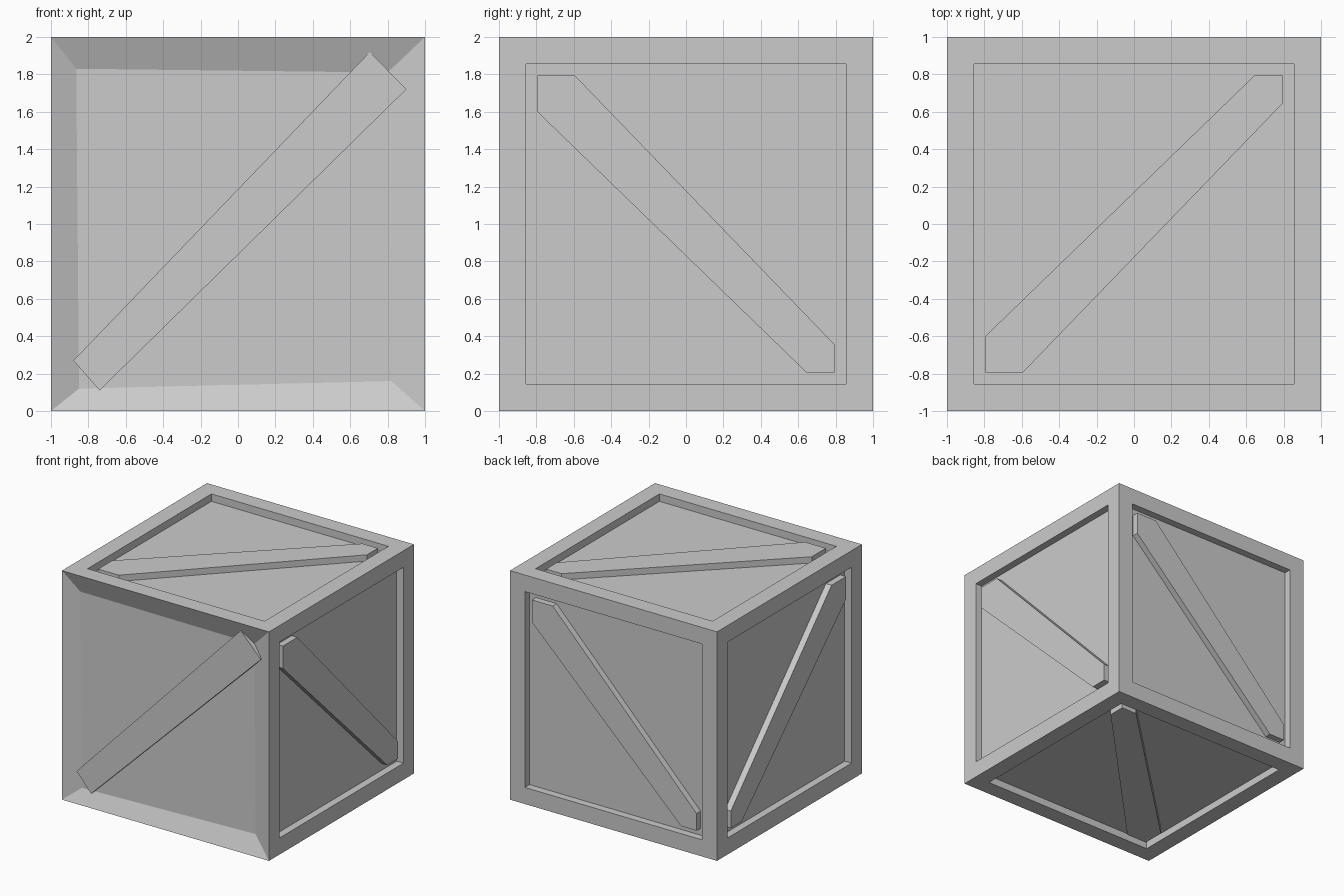
import bpy, bmesh
from mathutils import Vector

if "Cube" in bpy.data.objects:
    bpy.data.objects.remove(bpy.data.objects["Cube"])

DEPTH = 0.065   # panel recess
IN = 0.795      # half size of panel opening


def add_object(name, bm):
    bmesh.ops.recalc_face_normals(bm, faces=bm.faces[:])
    mesh = bpy.data.meshes.new(name)
    bm.to_mesh(mesh)
    bm.free()
    obj = bpy.data.objects.new(name, mesh)
    bpy.context.collection.objects.link(obj)
    return obj


def prism(name, points, place, outer, inner):
    """Extrude a flat outline; place(u, v, d) maps it onto a crate side."""
    bm = bmesh.new()
    face = bm.faces.new([bm.verts.new(place(u, v, outer)) for u, v in points])
    shift = Vector(place(0, 0, inner)) - Vector(place(0, 0, outer))
    ext = bmesh.ops.extrude_face_region(bm, geom=[face], use_keep_orig=True)
    moved = [g for g in ext["geom"] if isinstance(g, bmesh.types.BMVert)]
    bmesh.ops.translate(bm, verts=moved, vec=shift)
    return add_object(name, bm)


# Crate body: frames with square recessed panels, sloped frame on the front
bm = bmesh.new()
bmesh.ops.create_cube(bm, size=2)
bmesh.ops.translate(bm, verts=bm.verts[:], vec=(0, 0, 1))
bm.normal_update()
sides = [(f, f.normal.copy()) for f in bm.faces]
bmesh.ops.inset_individual(bm, faces=[f for f, n in sides], thickness=1 - IN)
front_corners = {(-1, 1): (-0.865, -0.94, 1.83), (1, 1): (0.80, -0.92, 1.81),
                 (1, -1): (0.82, -0.93, 0.16), (-1, -1): (-0.85, -0.94, 0.12)}
for face, normal in sides:
    if normal.y < -0.5:
        for v in face.verts:
            v.co = front_corners[(1 if v.co.x > 0 else -1, 1 if v.co.z > 1 else -1)]
    else:
        new = bmesh.ops.extrude_discrete_faces(bm, faces=[face])["faces"][0]
        bmesh.ops.translate(bm, verts=new.verts[:], vec=-normal * DEPTH)
add_object("crate_body", bm)

# Diagonal braces: wide end at (-u, -v), narrow end at (+u, +v)
brace = [(-IN, -IN), (-0.595, -IN), (IN, 0.645), (IN, IN), (0.645, IN), (-IN, -0.6)]
placements = {
    "top_brace": lambda u, v, d: (u, v, 1 + d),
    "bottom_brace": lambda u, v, d: (u, v, 1 - d),
    "right_brace": lambda u, v, d: (d, u, 1 - v),
    "left_brace": lambda u, v, d: (-d, u, 1 - v),
    "back_brace": lambda u, v, d: (-u, d, 1 - v),
}
for name, place in placements.items():
    prism(name, brace, place, 0.99, 0.90)

# Front brace: a loose plank lying across the sloped frame
plank = [(-0.88, 0.27), (-0.74, 0.11), (0.90, 1.72), (0.705, 1.92)]
prism("front_brace", plank, lambda u, v, d: (u, -d, v), 0.97, 0.90)
